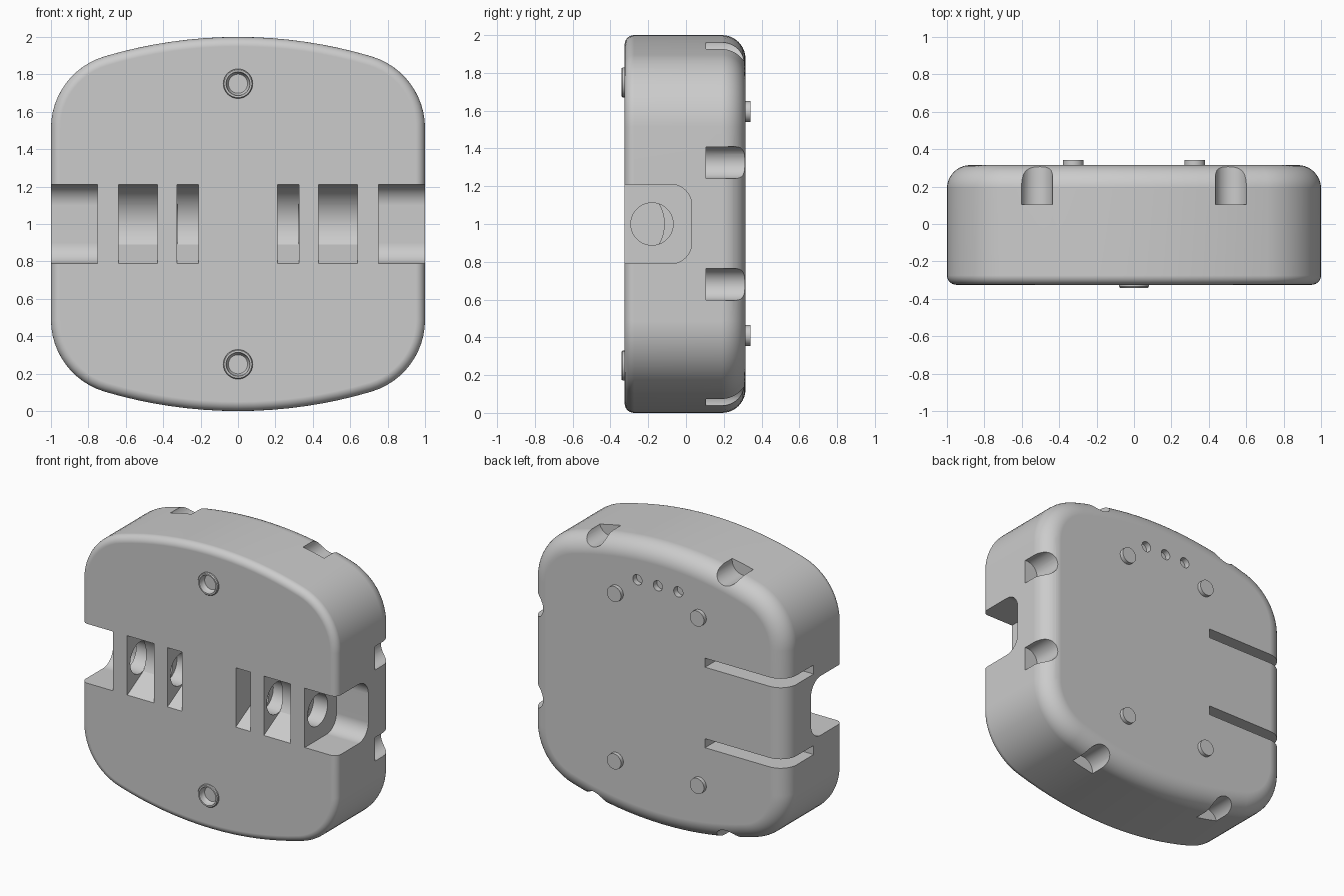
import bpy, bmesh
from math import sin, cos, pi, sqrt, atan2, radians
from mathutils import Matrix

cube = bpy.data.objects.get("Cube")
if cube:
    bpy.data.objects.remove(cube, do_unlink=True)

grey = bpy.data.materials.new("plain grey")
grey.use_nodes = True
grey.diffuse_color = (0.6, 0.6, 0.6, 1)
grey.node_tree.nodes["Principled BSDF"].inputs["Base Color"].default_value = (0.6, 0.6, 0.6, 1)

FRONT, BACK = -0.325, 0.315


def add_object(name, bm):
    bmesh.ops.recalc_face_normals(bm, faces=bm.faces)
    mesh = bpy.data.meshes.new(name)
    bm.to_mesh(mesh)
    bm.free()
    mesh.materials.append(grey)
    ob = bpy.data.objects.new(name, mesh)
    bpy.context.scene.collection.objects.link(ob)
    return ob


def loft(name, rings):
    """Join rings of points into a closed skin."""
    bm = bmesh.new()
    loops = [[bm.verts.new(p) for p in ring] for ring in rings]
    n = len(loops[0])
    for a, b in zip(loops, loops[1:]):
        for i in range(n):
            j = (i + 1) % n
            bm.faces.new((a[i], a[j], b[j], b[i]))
    bm.faces.new(loops[0])
    bm.faces.new(loops[-1])
    return add_object(name, bm)


def across(name, profile, x0, x1):
    """Extrude a (y, z) profile along x."""
    return loft(name, [[(x, y, z) for y, z in profile] for x in (x0, x1)])


def rod(name, x, z, y0, y1, r, n=32):
    """Cylinder lying along y."""
    return loft(name, [[(x + r * cos(2 * pi * i / n), y, z + r * sin(2 * pi * i / n))
                        for i in range(n)] for y in (y0, y1)])


def cut(target, cutter):
    cutter.hide_render = True
    mod = target.modifiers.new("cut", 'BOOLEAN')
    mod.operation, mod.solver, mod.object = 'DIFFERENCE', 'EXACT', cutter
    bpy.context.view_layer.objects.active = target
    bpy.ops.object.modifier_apply(modifier=mod.name)
    bpy.data.objects.remove(cutter, do_unlink=True)


def smooth(ob):
    bpy.ops.object.select_all(action='DESELECT')
    ob.select_set(True)
    bpy.context.view_layer.objects.active = ob
    bpy.ops.object.shade_smooth_by_angle(angle=radians(30))


def outline(inset, y):
    """Rounded square with bowed top and bottom."""
    big, r = 2.5, 0.4
    cx = 1 - r
    cz = sqrt((big - r) ** 2 - cx ** 2) - big + 1
    lean = atan2(cz + big - 1, cx)
    quarter = [(cx + (r - inset) * cos(lean * i / 12), cz + (r - inset) * sin(lean * i / 12))
               for i in range(13)]
    for i in range(1, 9):
        a = lean + (pi / 2 - lean) * i / 8
        quarter.append(((big - inset) * cos(a), 1 - big + (big - inset) * sin(a)))
    top = quarter + [(-x, z) for x, z in reversed(quarter[:-1])]
    ring = top + [(-x, -z) for x, z in top]
    return [(x, y, 1 + z) for x, z in ring]


# Body: small round on the front rim, large round on the back rim
rings = []
for face, r, sign, steps in ((FRONT, 0.05, 1, 6), (BACK, 0.125, -1, 10)):
    part = [outline(r * (1 - sin(pi / 2 * i / steps)), face + sign * r * (1 - cos(pi / 2 * i / steps)))
            for i in range(steps + 1)]
    rings += part if sign > 0 else part[::-1]
body = loft("body", rings)

# Open channel at each end, with rounded inner corners
channel = [(-0.5, 0.79), (-0.5, 1.21)]
for sign in (1, -1):
    arc = [(-0.08 + 0.11 * sin(pi / 2 * i / 10), 1 + sign * (0.1 + 0.11 * cos(pi / 2 * i / 10)))
           for i in range(11)]
    channel += arc if sign > 0 else arc[::-1]

# Bowl-shaped pocket with a ramp at the bottom
bowl = [(FRONT + 0.21 * cos(a), 1 + 0.21 * sin(a))
        for a in (pi / 2 - (pi / 2 + 0.55) * i / 24 for i in range(25))]
pocket = [(-0.5, 0.79), (-0.5, 1.21)] + bowl + [(FRONT, 0.79)]
bore = [(-0.18 + 0.112 * cos(2 * pi * i / 40), 1 + 0.112 * sin(2 * pi * i / 40)) for i in range(40)]

for side in (1, -1):
    for profile, x0, x1 in ((channel, 0.75, 1.2), (pocket, 0.43, 0.64), (pocket, 0.21, 0.325),
                            (bore, 0.324, 0.431), (bore, 0.639, 0.751)):
        cut(body, across("cutter", profile, side * x0, side * x1))

# Round notches in the back rim: top, bottom and left side
notches = [(x, z) for x in (-0.52, 0.52) for z in (0.05, 1.95)] + [(0.985, 0.68), (0.985, 1.325)]
for x, z in notches:
    cut(body, rod("cutter", x, z, 0.105, 0.6, 0.085))

# Two thin slots wrapping round the right rim
for z in (0.715, 1.285):
    slot = [(0, z - 0.032), (0, z + 0.032), (0.6, z + 0.032), (0.6, z - 0.032)]
    cut(body, across("cutter", slot, -1.2, -0.37))

# Row of three shallow holes on the back
for x in (-0.16, 0, 0.16):
    cut(body, rod("cutter", x, 1.73, BACK - 0.04, 0.6, 0.036))

# Seats for the dished studs
for z in (0.25, 1.75):
    cut(body, rod("cutter", 0, z, -0.5, -0.24, 0.07))
smooth(body)
body.modifiers.new("even shading", 'WEIGHTED_NORMAL').keep_sharp = True

# Dished studs on the front
dish = [(0.079, -0.3), (0.079, -0.335), (0.074, -0.341), (0.064, -0.341)]
dish += [(0.062 * cos(a), -0.335 + 0.062 * sin(a)) for a in (pi / 2 * i / 10 for i in range(10))]
for name, z in (("lower_dished_stud", 0.25), ("upper_dished_stud", 1.75)):
    smooth(loft(name, [[(r * cos(2 * pi * i / 40), y, z + r * sin(2 * pi * i / 40))
                        for i in range(40)] for r, y in dish]))

# Four plain studs on the back
for x, side in ((0.325, "left"), (-0.325, "right")):
    for z, level in ((0.41, "lower"), (1.595, "upper")):
        smooth(rod(f"{level}_{side}_back_stud", x, z, BACK - 0.02, 0.342, 0.055))
